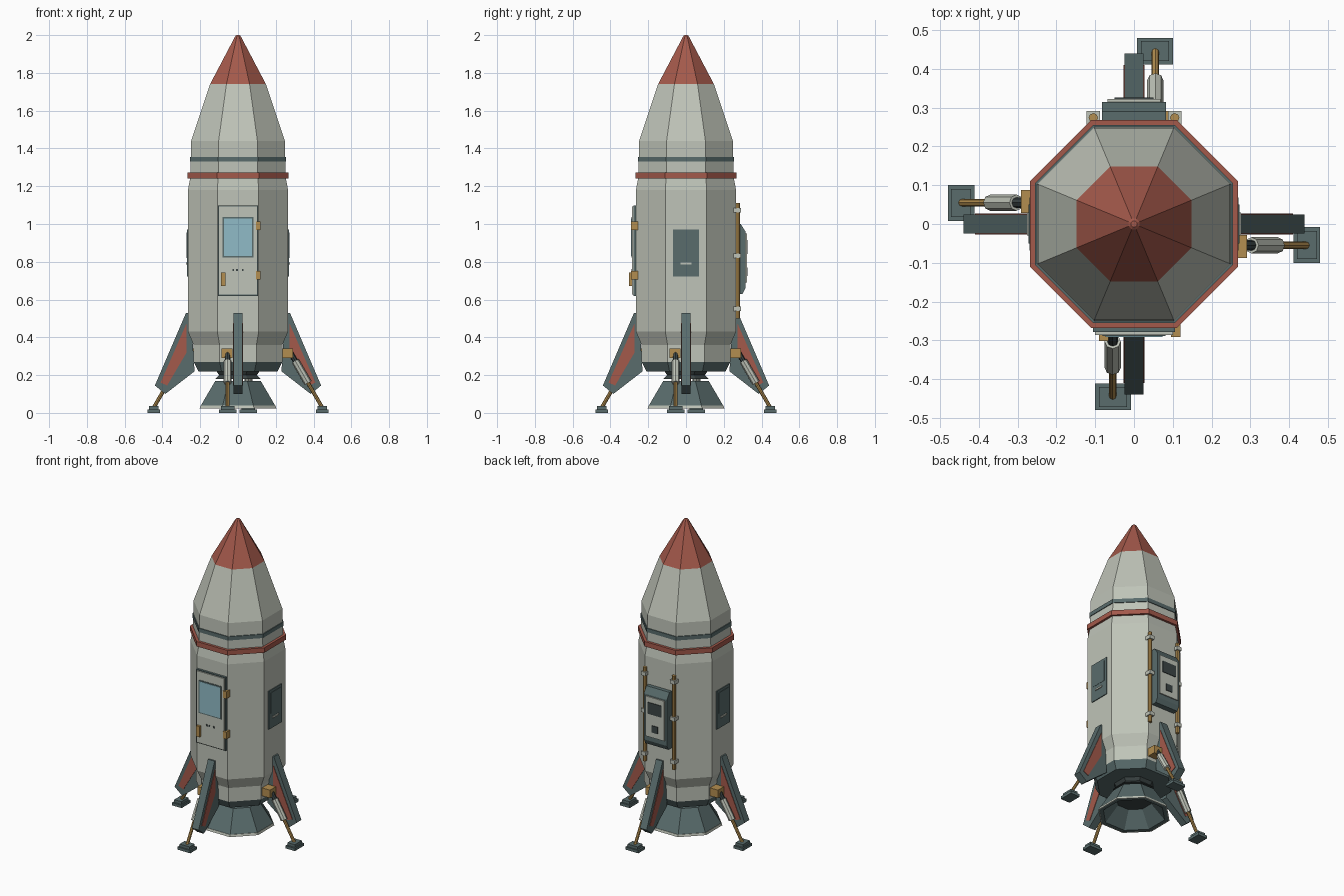
import bpy, bmesh, math
from mathutils import Matrix, Vector

if "Cube" in bpy.data.objects:
    bpy.data.objects.remove(bpy.data.objects["Cube"])


def material(name, rgb):
    m = bpy.data.materials.new(name)
    m.use_nodes = True
    m.diffuse_color = (*rgb, 1)
    m.node_tree.nodes["Principled BSDF"].inputs["Base Color"].default_value = (*rgb, 1)
    return m


LIGHT = material("light_grey_paint", (0.52, 0.55, 0.48))
RED = material("brick_red_paint", (0.37, 0.10, 0.07))
TEAL = material("dark_teal_metal", (0.10, 0.15, 0.15))
DARK = material("charcoal_metal", (0.045, 0.06, 0.06))
OCHRE = material("ochre_metal", (0.45, 0.27, 0.08))
GLASS = material("pale_blue_glass", (0.28, 0.50, 0.57))


def finish(name, bm, mats, turn=0):
    """Turn the mesh about z by quarter turns and link it as an object."""
    bmesh.ops.recalc_face_normals(bm, faces=bm.faces)
    bmesh.ops.transform(bm, matrix=Matrix.Rotation(turn * math.pi / 2, 4, "Z"), verts=bm.verts)
    mesh = bpy.data.meshes.new(name)
    bm.to_mesh(mesh)
    bm.free()
    for m in mats:
        mesh.materials.append(m)
    ob = bpy.data.objects.new(name, mesh)
    bpy.context.collection.objects.link(ob)
    return ob


def lathe(name, profile, mats, rule=None, closed=False):
    """Eight-sided shell; profile holds (distance to flat, height)."""
    bm = bmesh.new()
    rings = []
    for r, z in profile:
        r /= math.cos(math.pi / 8)
        rings.append([bm.verts.new((r * math.cos((i + .5) * math.pi / 4),
                                    r * math.sin((i + .5) * math.pi / 4), z)) for i in range(8)])
    pairs = list(zip(rings, rings[1:]))
    if closed:
        pairs.append((rings[-1], rings[0]))
    else:
        bm.faces.new(rings[0])
        bm.faces.new(rings[-1])
    for a, b in pairs:
        for i in range(8):
            j = (i + 1) % 8
            bm.faces.new((a[i], a[j], b[j], b[i]))
    if rule:
        for f in bm.faces:
            f.material_index = rule(f.calc_center_median().z)
    return finish(name, bm, mats)


def box(name, x, y, z, mat, turn=0, bevel=0):
    """Box from (low, high) ranges on each axis."""
    bm = bmesh.new()
    bmesh.ops.create_cube(bm, size=1)
    for v in bm.verts:
        v.co = [lo + (c + .5) * (hi - lo) for c, (lo, hi) in zip(v.co, (x, y, z))]
    if bevel:
        bmesh.ops.bevel(bm, geom=bm.edges[:], offset=bevel, segments=1, affect="EDGES")
    return finish(name, bm, [mat], turn)


def rod(name, a, b, radius, mat, turn=0, sides=8):
    a, b = Vector(a), Vector(b)
    bm = bmesh.new()
    bmesh.ops.create_cone(bm, cap_ends=True, segments=sides, radius1=radius,
                          radius2=radius, depth=(b - a).length)
    aim = (b - a).to_track_quat("Z", "Y").to_matrix().to_4x4()
    bmesh.ops.transform(bm, matrix=Matrix.Translation((a + b) / 2) @ aim, verts=bm.verts)
    return finish(name, bm, [mat], turn)


def slab(name, outline, y0, y1, mat, turn=0):
    """Plate with an (x, z) outline, between y0 and y1."""
    bm = bmesh.new()
    face = bm.faces.new([bm.verts.new((x, y0, z)) for x, z in outline])
    out = bmesh.ops.extrude_face_region(bm, geom=[face])["geom"]
    for v in out:
        if isinstance(v, bmesh.types.BMVert):
            v.co.y = y1
    return finish(name, bm, [mat], turn)


# Hull: dark tail, grey body, red nose
lathe("hull", [(.21, .22), (.235, .27), (.235, .36), (.265, .43), (.265, 1.18), (.252, 1.25),
               (.248, 1.44), (.148, 1.74), (.014, 1.995), (.008, 2)],
      [LIGHT, RED, TEAL], lambda z: 1 if z > 1.75 else 2 if z < .26 else 0)
lathe("red_ring", [(.24, 1.24), (.268, 1.24), (.268, 1.272), (.24, 1.272)], [RED], closed=True)
lathe("teal_band", [(.24, 1.33), (.255, 1.33), (.255, 1.355), (.24, 1.355)], [TEAL], closed=True)

# Engine
lathe("engine_neck", [(.12, .18), (.10, .20), (.12, .23)], [DARK])
lathe("engine_nozzle", [(.09, .17), (.12, .17), (.196, .04), (.20, .025), (.175, .025), (.09, .13)],
      [TEAL], closed=True)
lathe("nozzle_lip", [(.197, .024), (.203, .024), (.199, .038), (.193, .038)], [LIGHT], closed=True)
lathe("nozzle_core", [(.10, .12), (.10, .16)], [DARK])

# Four fins, each with a sprung landing leg beside it
fin = [(.23, .22), (.385, .10), (.44, .145), (.275, .53), (.25, .53)]
fin_panel = [(.272, .32), (.375, .145), (.41, .16), (.272, .475)]
for turn, side in enumerate(("left", "back", "right", "front")):
    slab(side + "_fin", fin, -.024, .024, TEAL, turn)
    for y, face in ((-.024, "a"), (.024, "b")):
        slab(f"{side}_fin_panel_{face}", fin_panel, y - .003, y + .003, RED, turn)
    top, foot = Vector((.28, -.055, .315)), Vector((.445, -.055, .03))
    box(side + "_leg_mount", (.22, .292), (-.088, -.028), (.29, .342), OCHRE, turn)
    rod(side + "_leg_collar", top, top.lerp(foot, .2), .014, DARK, turn)
    rod(side + "_leg_cylinder", top.lerp(foot, .14), top.lerp(foot, .55), .021, LIGHT, turn)
    rod(side + "_leg_piston", top.lerp(foot, .5), foot, .010, OCHRE, turn)
    box(side + "_foot_sole", (.412, .48), (-.10, -.008), (0, .018), TEAL, turn)
    box(side + "_foot_pad", (.42, .472), (-.09, -.018), (.018, .036), TEAL, turn)

# Door on the front
box("door_frame", (-.106, .106), (-.279, -.25), (.62, 1.098), TEAL)
box("door_panel", (-.10, .10), (-.286, -.25), (.626, 1.092), LIGHT)
box("door_window_frame", (-.081, .081), (-.289, -.28), (.823, 1.037), TEAL)
box("door_window", (-.074, .074), (-.291, -.28), (.83, 1.03), GLASS)
box("door_handle", (-.09, -.066), (-.302, -.28), (.672, .742), OCHRE)
for i, x in enumerate((-.03, -.01, .02)):
    box(f"door_slot_{i}", (x, x + .01), (-.288, -.28), (.75, .762), DARK)
for z, which in ((.705, "lower"), (.968, "upper")):
    box(which + "_door_hinge", (.096, .12), (-.292, -.25), (z, z + .046), OCHRE)

# Hatch plate on each flank
for turn, side in ((0, "left"), (2, "right")):
    box(side + "_hatch", (.26, .270), (-.068, .068), (.722, .972), TEAL, turn)
    box(side + "_hatch_inset", (.265, .272), (-.05, .05), (.82, .955), TEAL, turn)
    box(side + "_hatch_grip", (.265, .276), (-.03, .03), (.785, .795), LIGHT, turn)

# Equipment box and pipes on the back
slab("back_box", [(.25, .63), (.30, .63), (.315, .66), (.315, .96), (.29, 1.0), (.25, 1.0)],
     -.083, .083, TEAL, 1)
box("back_box_face", (.30, .322), (-.068, .068), (.69, .95), LIGHT, 1)
box("back_box_screen", (.31, .326), (-.05, .05), (.84, .915), DARK, 1)
box("back_box_socket", (.31, .326), (-.022, .022), (.725, .77), DARK, 1)
for x, side in ((-.105, "right"), (.105, "left")):
    rod(side + "_pipe", (x, .274, .50), (x, .274, 1.11), .012, OCHRE)
    for i, z in enumerate((.54, .82, 1.06)):
        box(f"{side}_pipe_clamp_{i}", (x - .017, x + .017), (.25, .291), (z, z + .024), LIGHT)
